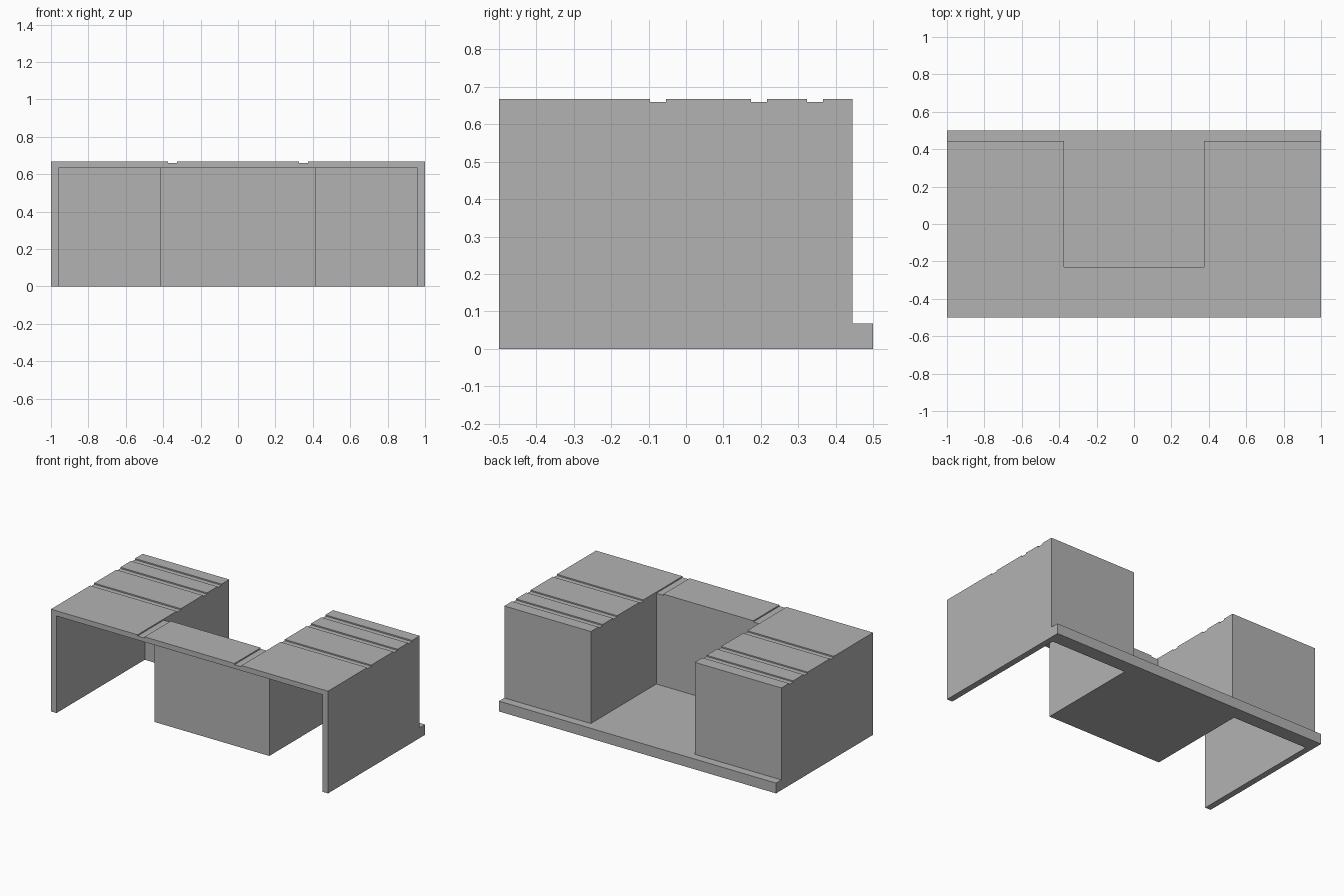
import bpy
import bmesh

default = bpy.data.objects.get("Cube")
if default:
    bpy.data.objects.remove(default, do_unlink=True)

W, D, H = 1.0, 0.5, 0.667      # half width, half depth, height
BACK = 0.445                   # rear face of the side blocks
FLOOR = 0.067                  # base slab height
T = 0.04                       # wall thickness
RX, RY = 0.375, -0.23          # recess half width and front limit
CEILING = H - 0.034
GROOVE = H - 0.008

grey = bpy.data.materials.new("plain grey")
grey.use_nodes = True
colour = (0.45, 0.45, 0.45, 1)
grey.diffuse_color = colour
grey.node_tree.nodes["Principled BSDF"].inputs["Base Color"].default_value = colour


def box(name, x, y, z):
    """Box spanning the given (min, max) pairs."""
    bm = bmesh.new()
    bmesh.ops.create_cube(bm, size=1)
    for v in bm.verts:
        v.co = [span[int(c > 0)] for c, span in zip(v.co, (x, y, z))]
    mesh = bpy.data.meshes.new(name)
    bm.to_mesh(mesh)
    bm.free()
    mesh.materials.append(grey)
    ob = bpy.data.objects.new(name, mesh)
    bpy.context.collection.objects.link(ob)
    return ob


def cut(target, x, y, z):
    """Subtract a box from the target and drop the cutter."""
    cutter = box("cutter", x, y, z)
    cutter.hide_render = True
    mod = target.modifiers.new("cut", "BOOLEAN")
    mod.operation = "DIFFERENCE"
    mod.solver = "EXACT"
    mod.object = cutter
    bpy.context.view_layer.objects.active = target
    bpy.ops.object.modifier_apply(modifier=mod.name)
    bpy.data.objects.remove(cutter, do_unlink=True)


body = box("counter_body", (-W, W), (-D, D), (0, H))

# Step behind the blocks, leaving the rear ledge
cut(body, (-2, 2), (BACK, 1), (FLOOR, 1))
# Central recess, open to the top and rear
cut(body, (-RX, RX), (RY, 1), (FLOOR, 1))
# Hollow underneath: front passage, then a bay in each side block
cut(body, (T - W, W - T), (-1, RY - T), (-1, CEILING))
for inner, outer in ((RX + T, W - T), (T - W, -RX - T)):
    cut(body, (inner, outer), (-1, BACK - T + 0.005), (-1, CEILING))

# Crosswise grooves on the side blocks
for y in (-0.075, 0.195, 0.345):
    cut(body, (-2, 2), (y - 0.021, y + 0.021), (GROOVE, 1))
# Lengthwise grooves on the front bridge
for x in (-0.35, 0.35):
    cut(body, (x - 0.025, x + 0.025), (-1, RY + 0.0), (GROOVE, 1))

for poly in body.data.polygons:
    poly.use_smooth = False
